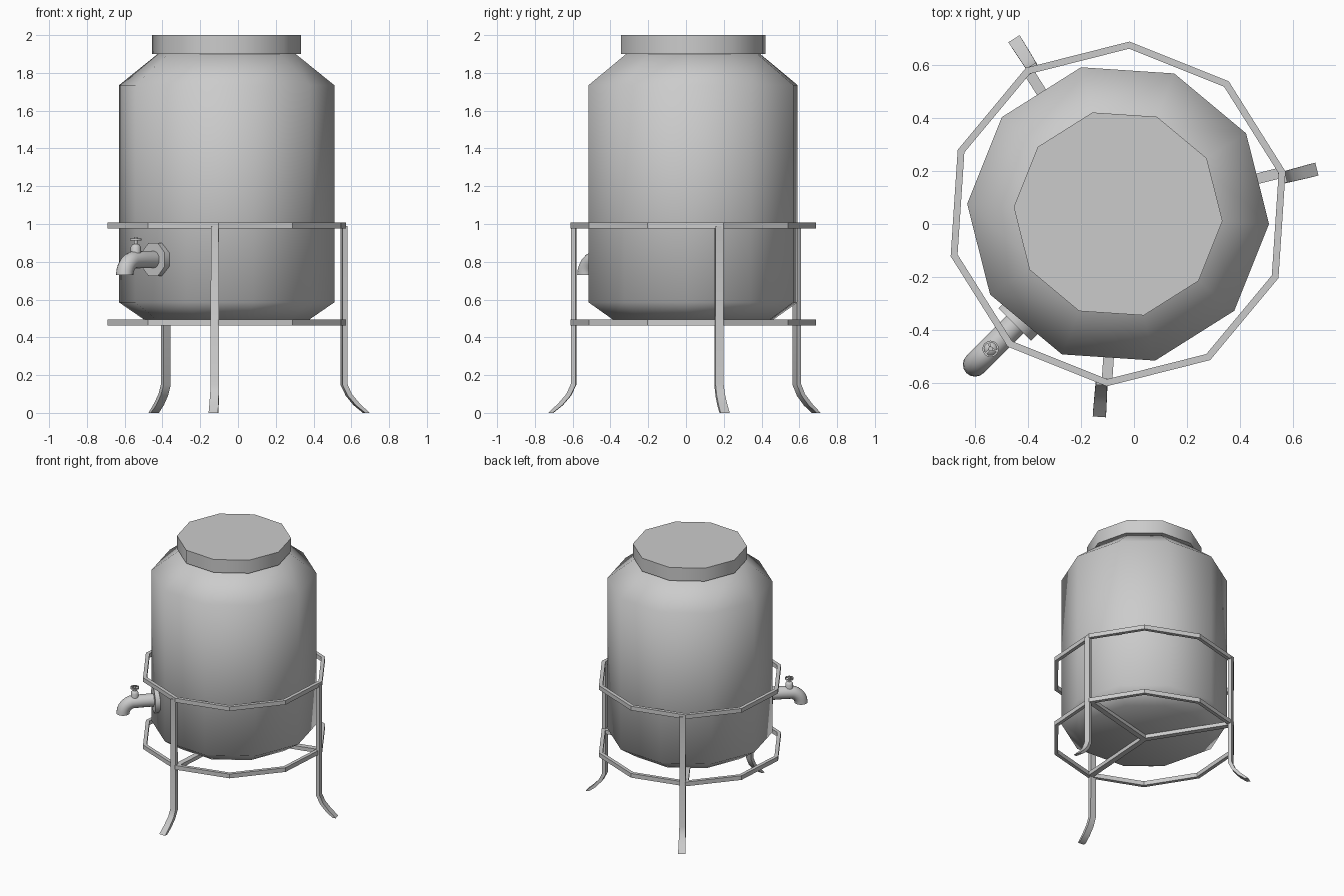
import bpy, bmesh, math
from mathutils import Vector, Matrix

if "Cube" in bpy.data.objects:
    bpy.data.objects.remove(bpy.data.objects["Cube"])

CX, CY = -0.06, 0.038          # axis of the barrel
BODY_A, RING_A = -3.8, 14.2    # first corner angle of barrel / hoops


def finish(bm, name, matrix, smooth=None):
    bmesh.ops.recalc_face_normals(bm, faces=bm.faces)
    me = bpy.data.meshes.new(name)
    bm.to_mesh(me)
    bm.free()
    ob = bpy.data.objects.new(name, me)
    bpy.context.collection.objects.link(ob)
    me.transform(matrix)
    if smooth:
        bpy.ops.object.select_all(action='DESELECT')
        ob.select_set(True)
        bpy.context.view_layer.objects.active = ob
        bpy.ops.object.shade_smooth_by_angle(angle=math.radians(smooth))
    return ob


def skin(name, rings, matrix, loop=False, smooth=None):
    """Join rings of points with quads; cap the ends or close the loop."""
    bm = bmesh.new()
    vs = [[bm.verts.new(p) for p in r] for r in rings]
    n = len(vs[0])
    for i in range(len(vs) if loop else len(vs) - 1):
        a, b = vs[i], vs[(i + 1) % len(vs)]
        for j in range(n):
            k = (j + 1) % n
            bm.faces.new((a[j], a[k], b[k], b[j]))
    if not loop:
        bm.faces.new(vs[0])
        bm.faces.new(vs[-1])
    return finish(bm, name, matrix, smooth)


def lathe(name, profile, sides, matrix, loop=False, smooth=None):
    ang = [math.tau * i / sides for i in range(sides)]
    rings = [[(r * math.cos(a), r * math.sin(a), z) for a in ang] for r, z in profile]
    return skin(name, rings, matrix, loop, smooth)


def axis(deg):
    return Matrix.Translation((CX, CY, 0)) @ Matrix.Rotation(math.radians(deg), 4, 'Z')


# Barrel and lid
lathe("barrel", [(0.44, 0.495), (0.571, 0.585), (0.571, 1.735), (0.36, 1.905)],
      10, axis(BODY_A), smooth=65)
lathe("lid", [(0.395, 1.9), (0.395, 2.0)], 10, axis(BODY_A), smooth=40)

# Stand hoops
for name, z0, z1 in (("lower_hoop", 0.462, 0.494), ("upper_hoop", 0.975, 1.007)):
    lathe(name, [(0.625, z0), (0.652, z0), (0.652, z1), (0.625, z1)],
          10, axis(RING_A), loop=True)

# Three legs with splayed feet, and bars meeting under the barrel
LEG = [(0.636, 0.99), (0.636, 0.15), (0.662, 0.095), (0.705, 0.045), (0.757, 0.0)]
for i, a in enumerate((RING_A, RING_A + 108, RING_A + 252)):
    rings = []
    for k, (r, z) in enumerate(LEG):
        t = 0.013 if k < 2 else 0.012
        dx, dz = (t, 0) if k in (0, 4) else (t * 0.9, t * 0.4)
        if k == 1:
            dx, dz = t, 0.003
        w = 0.021 + 0.001 * k
        rings.append([(r - dx, -0.02 - w, z - dz * (k < 4)), (r + dx, -0.02 - w, z + dz),
                      (r + dx, -0.02 + w, z + dz), (r - dx, -0.02 + w, z - dz * (k < 4))])
    skin(f"leg_{i + 1}", rings, axis(a), smooth=40)
    bar = [[(r, y, z) for y, z in ((-0.02, 0.464), (0.02, 0.464), (0.02, 0.492), (-0.02, 0.492))]
           for r in (-0.01, 0.64)]
    skin(f"support_bar_{i + 1}", bar, axis(a))

# Tap: local x runs outward from the barrel
tap = Matrix.Translation((-0.40, -0.33, 0.812)) @ Matrix.Rotation(math.radians(225), 4, 'Z')
along = tap @ Matrix.Rotation(math.radians(90), 4, 'Y')
flange = along @ Matrix.Rotation(math.radians(22.5), 4, 'Z')
lathe("tap_flange", [(0.094, 0.0), (0.094, 0.07)], 8, flange, smooth=50)

# Spout: pipe swept along a bend
path = [(0.05, 0, 0), (0.15, 0, 0)]
for i in range(6):
    b = math.radians(15 * (i + 1))
    path.append((0.2 + 0.083 * math.sin(b), b, -0.083 * (1 - math.cos(b))))
rings = []
for x, b, z in path:
    d = Vector((math.sin(b), 0, math.cos(b)))
    rings.append([Vector((x, 0, z)) + 0.046 * (math.cos(q) * d + math.sin(q) * Vector((0, 1, 0)))
                  for q in [math.tau * j / 16 for j in range(16)]])
skin("tap_spout", rings, tap, smooth=50)

# Valve stem and hand wheel
valve = tap @ Matrix.Translation((0.2, 0, 0))
lathe("valve_stem", [(0.028, 0.02), (0.028, 0.065), (0.02, 0.078), (0.009, 0.082),
                     (0.009, 0.118)], 12, valve, smooth=40)
lathe("hand_wheel", [(0.024, 0.1), (0.031, 0.1), (0.031, 0.11), (0.024, 0.11)],
      16, valve, loop=True, smooth=40)
for i in range(3):
    spoke = [[(r, y, z) for y, z in ((-0.004, 0.102), (0.004, 0.102), (0.004, 0.108), (-0.004, 0.108))]
             for r in (0.0, 0.027)]
    skin(f"wheel_spoke_{i + 1}", spoke, valve @ Matrix.Rotation(math.radians(120 * i), 4, 'Z'))
